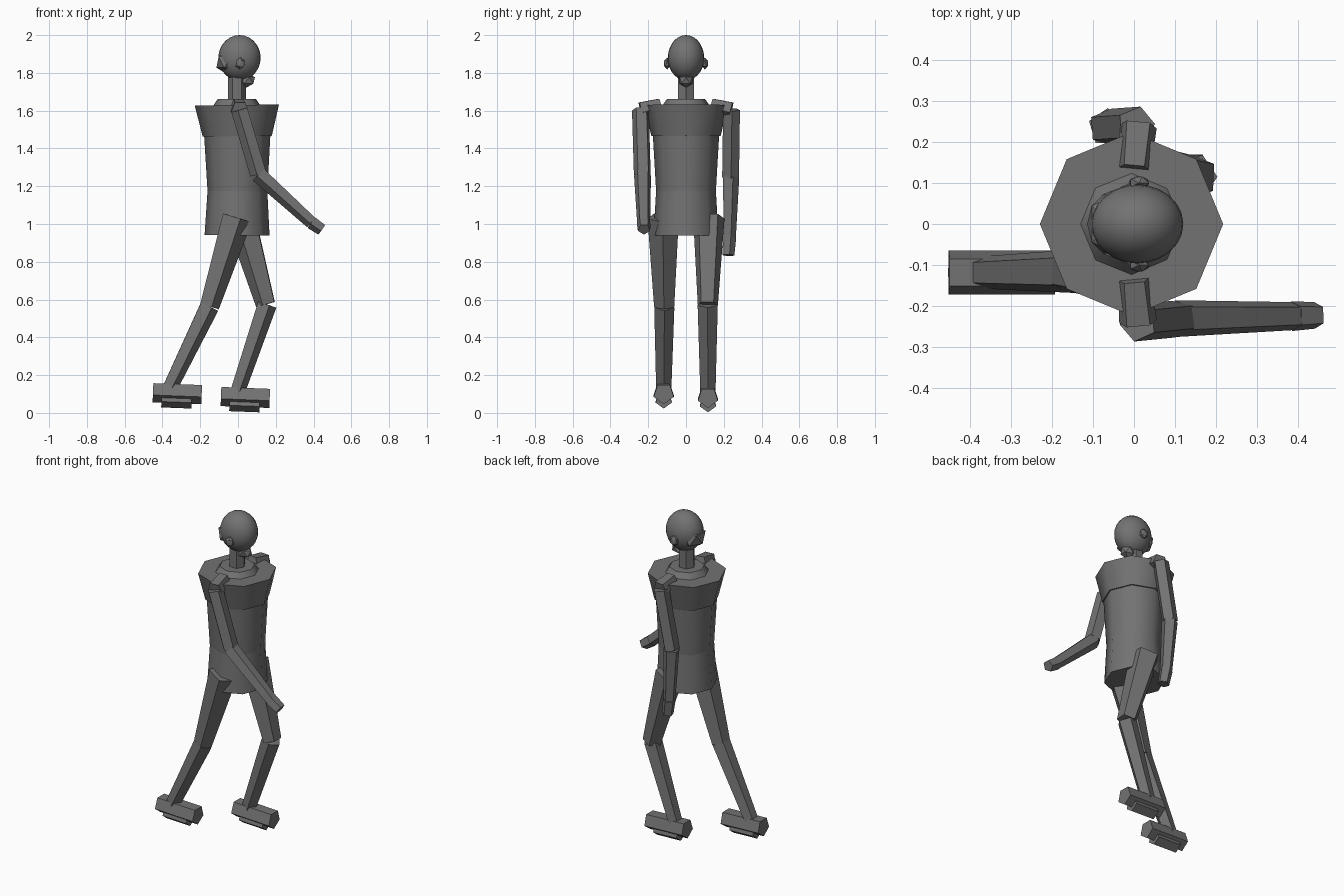
import bpy
import bmesh
import math
from mathutils import Vector, Matrix

cube = bpy.data.objects.get("Cube")
if cube:
    bpy.data.objects.remove(cube, do_unlink=True)

grey = bpy.data.materials.new("dark grey")
grey.use_nodes = True
colour = (0.17, 0.17, 0.17, 1)
grey.diffuse_color = colour
bsdf = grey.node_tree.nodes["Principled BSDF"]
bsdf.inputs["Base Color"].default_value = colour
bsdf.inputs["Roughness"].default_value = 0.8


def finish(name, bm, smooth=0):
    bmesh.ops.recalc_face_normals(bm, faces=bm.faces)
    mesh = bpy.data.meshes.new(name)
    bm.to_mesh(mesh)
    bm.free()
    mesh.materials.append(grey)
    obj = bpy.data.objects.new(name, mesh)
    bpy.context.collection.objects.link(obj)
    if smooth:
        bpy.ops.object.select_all(action='DESELECT')
        obj.select_set(True)
        bpy.context.view_layer.objects.active = obj
        bpy.ops.object.shade_smooth_by_angle(angle=math.radians(smooth))
    return obj


def prism(name, start, end, r0, r1, sides=5, smooth=0):
    """Tapered prism between two points, first corner facing down."""
    a, b = Vector(start), Vector(end)
    turn = (b - a).to_track_quat('Z', 'Y')
    bm = bmesh.new()
    rings = []
    for centre, r in ((a, r0), (b, r1)):
        ring = []
        for i in range(sides):
            t = math.tau * i / sides - math.pi / 2
            ring.append(bm.verts.new(centre + turn @ Vector((r * math.cos(t), r * math.sin(t), 0))))
        rings.append(ring)
    for i in range(sides):
        j = (i + 1) % sides
        bm.faces.new((rings[0][i], rings[0][j], rings[1][j], rings[1][i]))
    for ring in rings:
        bm.faces.new(ring)
    return finish(name, bm, smooth)


def faceted(name, centre, size, level=1):
    bm = bmesh.new()
    bmesh.ops.create_icosphere(bm, subdivisions=level, radius=1,
                               matrix=Matrix.Translation(centre) @ Matrix.Diagonal((*size, 1)))
    return finish(name, bm)


# Torso stack
prism("pelvis", (-0.005, 0, 0.94), (-0.003, 0, 1.18), 0.172, 0.158, 8, 50)
prism("abdomen", (-0.003, 0, 1.17), (-0.004, 0, 1.48), 0.158, 0.176, 8, 50)
prism("chest", (-0.004, 0, 1.465), (-0.006, 0, 1.63), 0.183, 0.223, 8, 50)
prism("collar", (-0.006, 0, 1.62), (-0.006, 0, 1.663), 0.13, 0.1, 8, 50)
prism("neck", (-0.006, 0, 1.65), (-0.004, 0, 1.79), 0.048, 0.048, 6)

# Head
bm = bmesh.new()
bmesh.ops.create_uvsphere(bm, u_segments=24, v_segments=14, radius=1,
                          matrix=Matrix.Translation((0.008, 0, 1.88)) @ Matrix.Diagonal((0.112, 0.096, 0.12, 1)))
finish("skull", bm, 50)
faceted("head_back", (-0.055, 0, 1.857), (0.066, 0.085, 0.066))
faceted("chin", (0.045, 0, 1.76), (0.05, 0.04, 0.038))
for side, label in ((-1, "near"), (1, "far")):
    faceted(label + "_ear", (0.012, side * 0.1, 1.85), (0.028, 0.018, 0.032))
    prism(label + "_shoulder", (0, side * 0.135, 1.63), (0.01, side * 0.24, 1.605), 0.042, 0.048)

# Limbs: joint positions from top to tip
arms = {
    "near": ((0.01, -0.24, 1.605), (0.11, -0.23, 1.265), (0.39, -0.224, 1.01), (0.445, -0.222, 0.972)),
    "far": ((0.005, 0.24, 1.605), (-0.065, 0.235, 1.25), (-0.045, 0.228, 0.93), (-0.03, 0.222, 0.835)),
}
for label, (shoulder, elbow, wrist, fingers) in arms.items():
    prism(label + "_upper_arm", shoulder, elbow, 0.047, 0.047)
    prism(label + "_forearm", elbow, wrist, 0.047, 0.036)
    prism(label + "_hand", wrist, fingers, 0.038, 0.034)

legs = {
    "near": ((-0.01, -0.12, 1.035), (-0.155, -0.115, 0.565), (-0.37, -0.118, 0.12)),
    "far": ((0.02, 0.12, 1.035), (0.15, 0.115, 0.575), (-0.01, 0.116, 0.1)),
}
for label, (hip, knee, ankle) in legs.items():
    prism(label + "_thigh", hip, knee, 0.087, 0.056)
    prism(label + "_shin", knee, ankle, 0.056, 0.042)
    # Foot and the shorter sole below it, both with a ridge facing down
    a = Vector(ankle)
    prism(label + "_foot", a + Vector((-0.08, 0, -0.008)), a + Vector((0.178, 0, -0.018)), 0.056, 0.056)
    prism(label + "_sole", a + Vector((-0.035, 0, -0.046)), a + Vector((0.125, 0, -0.052)), 0.045, 0.045)
